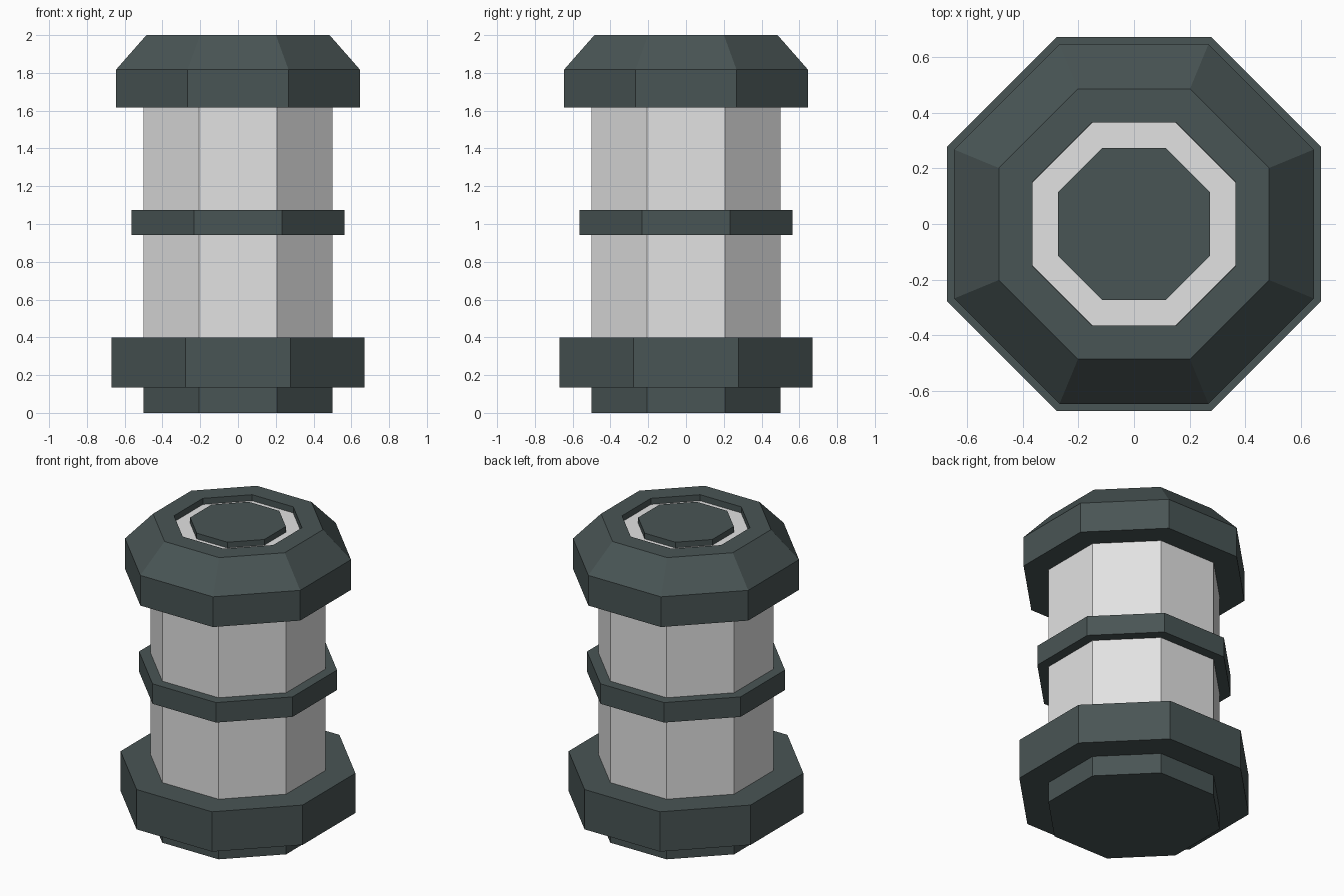
import bpy, bmesh, math

if "Cube" in bpy.data.objects:
    bpy.data.objects.remove(bpy.data.objects["Cube"])

SIDES = 8
FLAT = math.cos(math.pi / SIDES)  # centre-to-flat over centre-to-corner


def material(name, rgb):
    m = bpy.data.materials.new(name)
    m.diffuse_color = (*rgb, 1.0)
    m.use_nodes = True
    m.node_tree.nodes["Principled BSDF"].inputs["Base Color"].default_value = m.diffuse_color
    return m


dark = material("dark slate", (0.066, 0.090, 0.090))
light = material("light grey", (0.76, 0.76, 0.76))


def lathe(name, profile, mat):
    """Octagonal lathe of (centre-to-flat distance, height) points;
    points with zero distance become a single pole vertex."""
    bm = bmesh.new()
    rings = []
    for r, z in profile:
        if r == 0:
            rings.append([bm.verts.new((0, 0, z))] * SIDES)
        else:
            angles = [(i + 0.5) * math.tau / SIDES for i in range(SIDES)]
            rings.append([bm.verts.new((r / FLAT * math.cos(a), r / FLAT * math.sin(a), z))
                          for a in angles])
    for a, b in zip(rings, rings[1:]):
        for i in range(SIDES):
            j = (i + 1) % SIDES
            corners = list(dict.fromkeys((a[i], a[j], b[j], b[i])))
            bm.faces.new(corners)
    bmesh.ops.dissolve_limit(bm, angle_limit=0.01, verts=bm.verts[:], edges=bm.edges[:])
    bmesh.ops.recalc_face_normals(bm, faces=bm.faces[:])
    mesh = bpy.data.meshes.new(name)
    bm.to_mesh(mesh)
    bm.free()
    mesh.materials.append(mat)
    obj = bpy.data.objects.new(name, mesh)
    bpy.context.collection.objects.link(obj)
    return obj


def prism(name, r, z0, z1, mat):
    return lathe(name, [(0, z0), (r, z0), (r, z1), (0, z1)], mat)


# Foot and base collar
prism("foot", 0.50, 0.0, 0.14, dark)
prism("base_collar", 0.67, 0.135, 0.40, dark)

# Light canister body with middle band
prism("body", 0.50, 0.39, 1.63, light)
prism("middle_band", 0.565, 0.942, 1.075, dark)

# Bevelled cap with a recess in the top
lathe("cap", [(0, 1.617), (0.645, 1.617), (0.645, 1.818), (0.485, 2.0),
              (0.365, 2.0), (0.365, 1.95), (0, 1.95)], dark)

# Light inlay at the recess floor and raised centre pad
prism("top_inlay", 0.364, 1.951, 1.96, light)
prism("top_pad", 0.273, 1.955, 1.998, dark)
